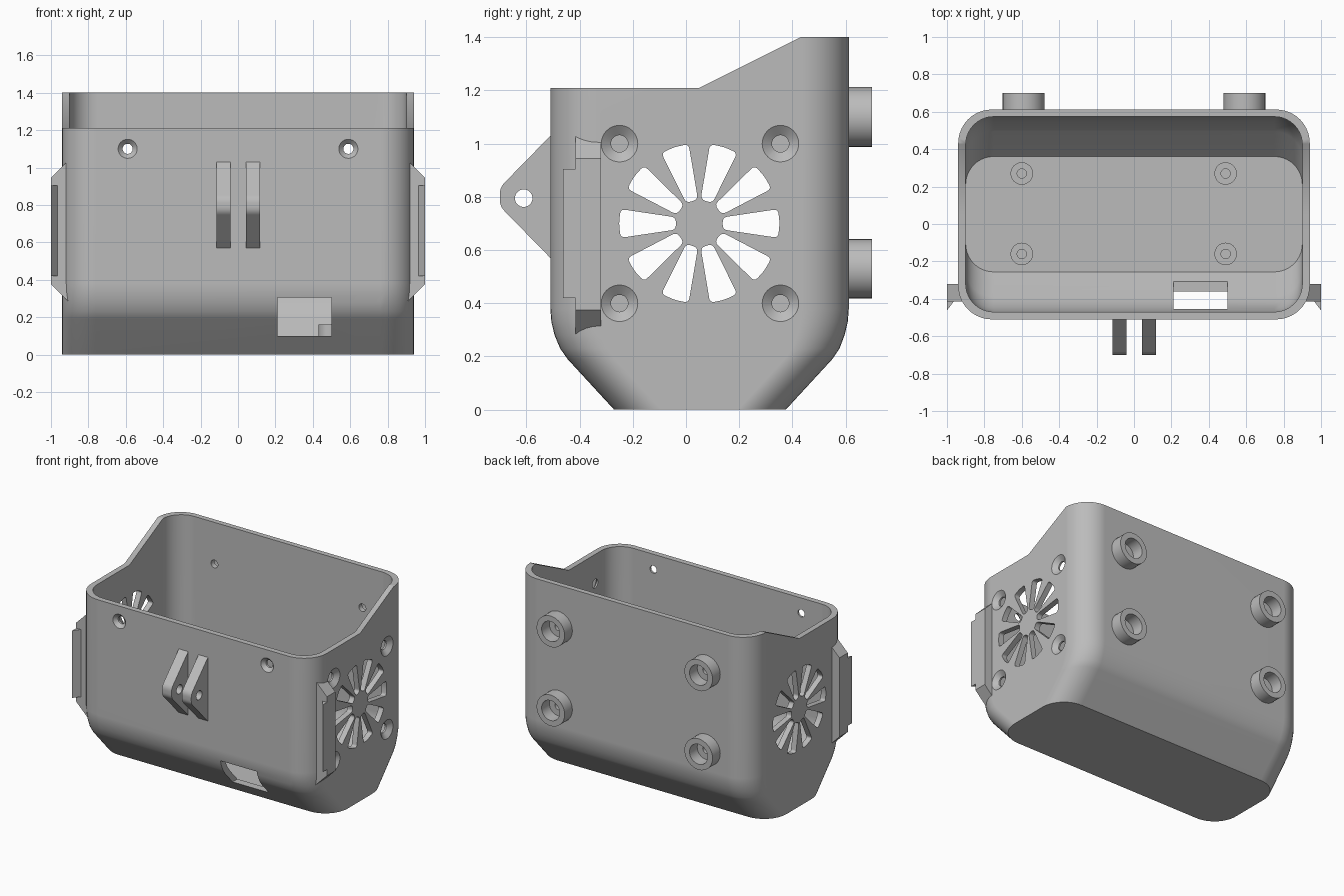
import bpy, bmesh, math
from mathutils import Vector

if "Cube" in bpy.data.objects:
    bpy.data.objects.remove(bpy.data.objects["Cube"])

grey = bpy.data.materials.new("plain grey")
grey.diffuse_color = (0.5, 0.5, 0.5, 1)
grey.use_nodes = True
grey.node_tree.nodes["Principled BSDF"].inputs["Base Color"].default_value = grey.diffuse_color


def place(axis, d, a, b):
    return {'x': (d, a, b), 'y': (a, d, b), 'z': (a, b, d)}[axis]


def loft(bm, rings, closed=False):
    """Skin equal-sized rings; cap the ends, or join last to first."""
    vs = [[bm.verts.new(p) for p in r] for r in rings]
    n = len(vs[0])
    pairs = list(zip(vs, vs[1:])) + ([(vs[-1], vs[0])] if closed else [])
    for r, s in pairs:
        for i in range(n):
            j = (i + 1) % n
            bm.faces.new((r[i], r[j], s[j], s[i]))
    if not closed:
        bm.faces.new(vs[0][::-1])
        bm.faces.new(vs[-1])


def lathe(bm, axis, a, b, profile, closed=False, n=32):
    """Turn (radius, distance) points about an axis line through a, b."""
    ang = [2 * math.pi * i / n for i in range(n)]
    loft(bm, [[place(axis, d, a + r * math.cos(t), b + r * math.sin(t)) for t in ang]
              for r, d in profile], closed)


def prism(bm, axis, pts, lo, hi):
    loft(bm, [[place(axis, d, a, b) for a, b in pts] for d in (lo, hi)])


def fillet(pts, t, n=4):
    """Round every corner of a 2D polygon."""
    out = []
    for i, p in enumerate(pts):
        p = Vector(p)
        a = p + (Vector(pts[i - 1]) - p).normalized() * t
        b = p + (Vector(pts[(i + 1) % len(pts)]) - p).normalized() * t
        for k in range(n + 1):
            u = k / n
            out.append((a * (1 - u) ** 2 + p * 2 * u * (1 - u) + b * u * u)[:])
    return out


def make(name, bm):
    bmesh.ops.recalc_face_normals(bm, faces=bm.faces)
    me = bpy.data.meshes.new(name)
    bm.to_mesh(me)
    bm.free()
    ob = bpy.data.objects.new(name, me)
    bpy.context.collection.objects.link(ob)
    me.materials.append(grey)
    return ob


def activate(ob):
    bpy.ops.object.select_all(action='DESELECT')
    ob.select_set(True)
    bpy.context.view_layer.objects.active = ob


def cut(ob, bm):
    cutter = make("cutter", bm)
    cutter.hide_render = True
    m = ob.modifiers.new("cut", 'BOOLEAN')
    m.operation, m.solver, m.object = 'DIFFERENCE', 'EXACT', cutter
    activate(ob)
    bpy.ops.object.modifier_apply(modifier=m.name)
    bpy.data.objects.remove(cutter)


def finish(ob):
    activate(ob)
    bpy.ops.object.shade_smooth_by_angle(angle=math.radians(30))
    w = ob.modifiers.new("normals", 'WEIGHTED_NORMAL')
    w.keep_sharp = True


def section(z, y0, y1, hx, r, n=10):
    """Rounded rectangle at height z."""
    pts = []
    for cx, cy, q in ((hx - r, y1 - r, 0), (r - hx, y1 - r, 1),
                      (r - hx, y0 + r, 2), (hx - r, y0 + r, 3)):
        for k in range(n + 1):
            t = (q + k / n) * math.pi / 2
            pts.append((cx + r * math.cos(t), cy + r * math.sin(t), z))
    return pts


# Housing: outer skin up, inner skin back down (height, front y, back y, inset)
outer = [(0, -.27, .375), (.19, -.445, .55), (.23, -.473, .577), (.28, -.494, .596),
         (.33, -.506, .608), (.38, -.51, .612), (1.4, -.51, .612)]
inner = [(.045, -.256, .361), (.19, -.39, .495), (.23, -.42, .525), (.28, -.447, .55),
         (.33, -.463, .567), (.38, -.47, .574), (1.4, -.47, .574)]
bm = bmesh.new()
loft(bm, [section(*s, .94, .18) for s in outer] +
     [section(*s, .90, .15) for s in reversed(inner)])
housing = make("housing", bm)

# Stepped rim
bm = bmesh.new()
prism(bm, 'x', [(-.8, 1.21), (.05, 1.21), (.63, 1.5), (-.8, 1.5)], -1.2, 1.2)
cut(housing, bm)

# Vents, screw holes and cable window
bm = bmesh.new()
petal = fillet([(.088, -.023), (.296, -.054), (.302, 0), (.296, .054), (.088, .023)], .018)
for k in range(10):
    c, s = math.cos(k * math.pi / 5), math.sin(k * math.pi / 5)
    prism(bm, 'x', [(.05 + c * u - s * v, .70 + s * u + c * v) for u, v in petal], -1.2, 1.2)
for y in (-.25, .355):
    for z in (.40, 1.0):
        lathe(bm, 'x', y, z, [(.07, 1.1), (.07, .941), (.032, .912), (.032, .85)])
for x in (-.59, .59):
    lathe(bm, 'y', x, 1.10, [(.052, -.6), (.052, -.511), (.027, -.485), (.027, -.4)])
    for z in (.53, 1.10):
        lathe(bm, 'y', x, z, [(.028, .5), (.028, .66)])
prism(bm, 'y', [(.21, .10), (.50, .10), (.50, .305), (.21, .305)], -.7, -.29)
cut(housing, bm)
finish(housing)

# Back standoffs
bm = bmesh.new()
for x in (-.59, .59):
    for z in (.53, 1.10):
        lathe(bm, 'y', x, z, [(.112, .60), (.112, .70), (.072, .70), (.072, .60)], True)
finish(make("back_standoffs", bm))

# Floor bosses with blind holes
bm = bmesh.new()
for x in (-.60, .49):
    for y in (-.16, .27):
        lathe(bm, 'z', x, y, [(.06, .03), (.06, .16), (.025, .16), (.025, .06)])
finish(make("floor_bosses", bm))

# Front hinge tabs with a pin hole
bm = bmesh.new()
for x in (-.115, .042):
    prism(bm, 'x', fillet([(-.48, 1.06), (-.70, .835), (-.70, .765), (-.48, .54)], .025), x, x + .075)
tabs = make("front_tabs", bm)
bm = bmesh.new()
lathe(bm, 'x', -.61, .795, [(.033, -.3), (.033, .3)])
cut(tabs, bm)
finish(tabs)

# Side clips: sloped block plus hooked lip
for side, name in ((1, "right_clip"), (-1, "left_clip")):
    bm = bmesh.new()
    prism(bm, 'y', [(side * x, z) for x, z in
                    ((.905, 1.04), (1.0, .945), (1.0, .375), (.905, .28))], -.415, -.32)
    prism(bm, 'z', [(side * x, y) for x, y in
                    ((.96, -.41), (1.0, -.41), (1.0, -.462))], .42, .905)
    finish(make(name, bm))
